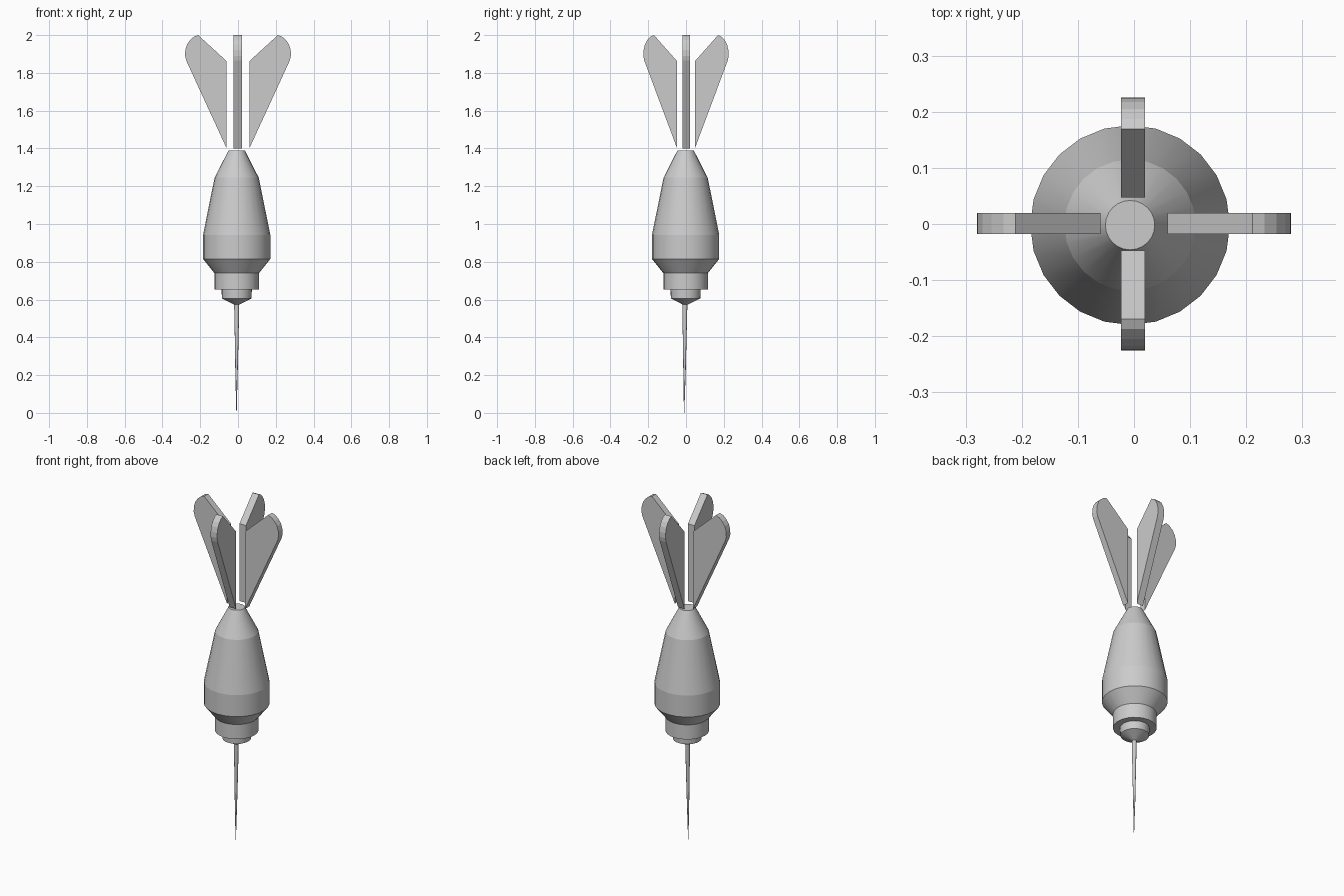
import bpy, bmesh
from math import sin, cos, tau

if "Cube" in bpy.data.objects:
    bpy.data.objects.remove(bpy.data.objects["Cube"])

SIDES = 24
AXIS = (-0.007, -0.002)


def link(name, bm):
    bmesh.ops.recalc_face_normals(bm, faces=bm.faces[:])
    me = bpy.data.meshes.new(name)
    bm.to_mesh(me)
    bm.free()
    ob = bpy.data.objects.new(name, me)
    bpy.context.collection.objects.link(ob)
    return ob


def lathe(name, profile, sides=SIDES):
    """Turned part from (radius, z, x offset, y offset), smooth around, crisp rings."""
    bm = bmesh.new()
    rings = []
    for r, z, dx, dy in profile:
        rings.append([bm.verts.new((AXIS[0] + dx + r * cos(tau * i / sides),
                                    AXIS[1] + dy + r * sin(tau * i / sides), z))
                      for i in range(sides)])
    for a, b in zip(rings, rings[1:]):
        for i in range(sides):
            j = (i + 1) % sides
            f = bm.faces.new((a[i], a[j], b[j], b[i]))
            f.smooth = True
    bm.faces.new(rings[0][::-1])
    bm.faces.new(rings[-1])
    for ring in rings:
        for i in range(sides):
            bm.edges.get((ring[i], ring[(i + 1) % sides])).smooth = False
    return link(name, bm)


def fin(name, outline, place):
    """Flat plate: outline (distance, z), placed by a function of (distance, side, z)."""
    bm = bmesh.new()
    lo, hi = [[bm.verts.new(place(d, s, z)) for d, z in outline] for s in (0, 1)]
    bm.faces.new(lo[::-1])
    bm.faces.new(hi)
    n = len(outline)
    for i in range(n):
        j = (i + 1) % n
        bm.faces.new((lo[i], lo[j], hi[j], hi[i]))
    return link(name, bm)


# Barrel, with collar steps at the bottom
lathe("barrel", [(r, z, 0, 0) for r, z in (
    (0.118, 0.653), (0.118, 0.74), (0.178, 0.815), (0.178, 0.943),
    (0.117, 1.245), (0.044, 1.388))])

# Nose cap
lathe("nose_cap", [(0.013, 0.573, 0, -0.001), (0.078, 0.606, 0, 0),
                   (0.08, 0.645, 0, 0), (0.08, 0.66, 0, 0)])

# Tapered needle
lathe("needle", [(0.001, 0.0, -0.001, -0.008), (0.006, 0.2, -0.001, -0.006),
                 (0.010, 0.4, 0, -0.005), (0.0135, 0.58, 0, -0.004)], 12)

# Four fins: the front and back pair is narrower than the side pair
OUTLINE = [(0.06, 1.40), (0.274, 1.865), (0.28, 1.89), (0.279, 1.92),
           (0.27, 1.95), (0.254, 1.974), (0.233, 1.992), (0.211, 2.0), (0.06, 1.862)]
for side, sgn in (("right", 1), ("left", -1)):
    fin(side + "_fin", OUTLINE,
        lambda d, s, z: (sgn * d, -0.018 + 0.038 * s, z))
for side, sgn in (("back", 1), ("front", -1)):
    fin(side + "_fin", OUTLINE,
        lambda d, s, z: (-0.023 + 0.043 * s, sgn * (0.047 + (d - 0.06) * 0.812), z))
